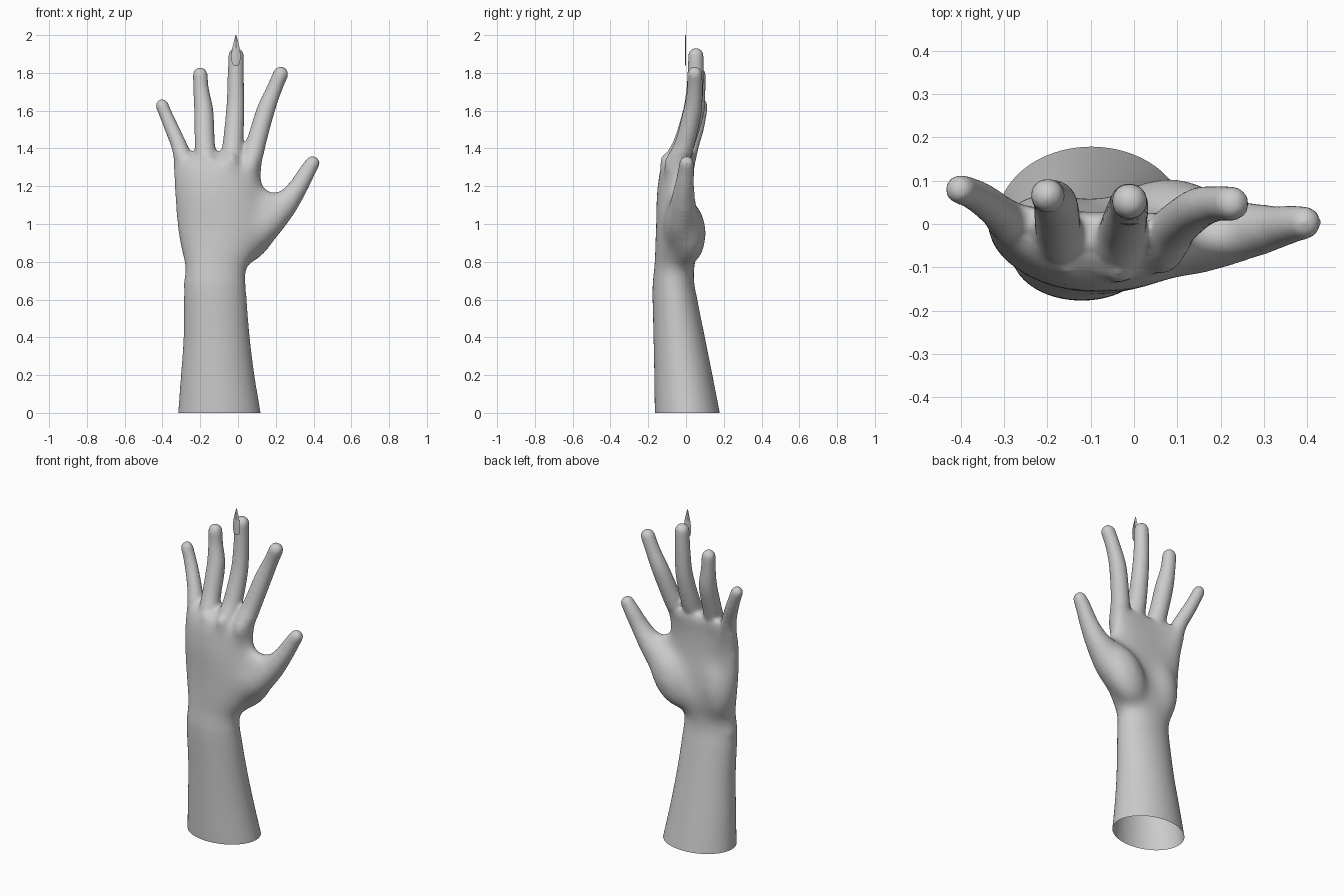
import bpy, bmesh
from math import sin, cos, pi
from mathutils import Vector, Matrix

if "Cube" in bpy.data.objects:
    bpy.data.objects.remove(bpy.data.objects["Cube"])


def spline(rows, steps=6):
    """Catmull-Rom interpolation through rows of numbers."""
    out = []
    for i in range(len(rows) - 1):
        a, b = rows[max(i - 1, 0)], rows[i]
        c, d = rows[i + 1], rows[min(i + 2, len(rows) - 1)]
        for s in range(steps):
            t = s / steps
            out.append([0.5 * (2 * q + (r - p) * t + (2 * p - 5 * q + 4 * r - w) * t * t
                               + (3 * q - p - 3 * r + w) * t ** 3)
                        for p, q, r, w in zip(a, b, c, d)])
    return out + [list(rows[-1])]


def loft(bm, rings):
    """Skin a list of closed rings and cap both ends."""
    vs = [[bm.verts.new(p) for p in ring] for ring in rings]
    n = len(vs[0])
    for a, b in zip(vs, vs[1:]):
        for i in range(n):
            j = (i + 1) % n
            bm.faces.new((a[i], a[j], b[j], b[i]))
    bm.faces.new(vs[0][::-1])
    bm.faces.new(vs[-1])


def digit(bm, rows, n=20):
    """Round tube through (x, y, z, radius) rows with a domed tip."""
    pts = spline(rows)
    rings = []

    def ring(c, t, r):
        u = Vector((0, 1, 0)).cross(t).normalized()
        w = t.cross(u)
        rings.append([c + r * (cos(2 * pi * k / n) * u + sin(2 * pi * k / n) * w) for k in range(n)])

    for i, p in enumerate(pts):
        t = (Vector(pts[min(i + 1, len(pts) - 1)][:3]) - Vector(pts[max(i - 1, 0)][:3])).normalized()
        ring(Vector(p[:3]), t, p[3])
    for k in range(1, 6):
        a = k * pi / 2 / 5.3
        ring(Vector(p[:3]) + t * p[3] * sin(a), t, p[3] * cos(a))
    loft(bm, rings)


def blob(bm, loc, size, tilt=0.0):
    """Ellipsoid muscle or bone bump, tilted about y."""
    m = Matrix.Translation(loc) @ Matrix.Rotation(tilt, 4, 'Y') @ Matrix.Diagonal((*size, 1))
    bmesh.ops.create_uvsphere(bm, u_segments=24, v_segments=16, radius=1, matrix=m)


def to_object(bm, name):
    bmesh.ops.recalc_face_normals(bm, faces=bm.faces)
    me = bpy.data.meshes.new(name)
    bm.to_mesh(me)
    bm.free()
    ob = bpy.data.objects.new(name, me)
    bpy.context.collection.objects.link(ob)
    return ob


bm = bmesh.new()

# Forearm and palm: z, x min, x max, y min, y max, arch of the palm
arm = [(-0.1, -0.325, 0.135, -0.16, 0.197, 0), (0, -0.317, 0.12, -0.165, 0.179, 0),
       (0.2, -0.302, 0.087, -0.168, 0.14, 0), (0.4, -0.288, 0.062, -0.172, 0.10, 0),
       (0.6, -0.286, 0.046, -0.177, 0.06, 0), (0.7, -0.286, 0.043, -0.178, 0.043, 0),
       (0.77, -0.282, 0.05, -0.17, 0.045, 0), (0.87, -0.307, 0.12, -0.165, 0.06, 0.015),
       (1.0, -0.33, 0.16, -0.16, 0.045, 0.035), (1.15, -0.343, 0.135, -0.157, 0.03, 0.05),
       (1.27, -0.35, 0.128, -0.142, 0.025, 0.065), (1.34, -0.338, 0.12, -0.11, 0.03, 0.075),
       (1.385, -0.29, 0.09, -0.045, 0.015, 0.06)]
rings = []
for z, x0, x1, y0, y1, arch in spline(arm):
    ring = []
    for k in range(48):
        a = 2 * pi * k / 48
        u, v = cos(a), sin(a)
        lift = arch * u * u * (1 if u < 0 else 0.45)
        ring.append(((x0 + x1) / 2 + (x1 - x0) / 2 * u, (y0 + y1) / 2 + (y1 - y0) / 2 * v + lift, z))
    rings.append(ring)
loft(bm, rings)

# Fingers and thumb
digits = {
    "little": [(-0.26, -0.015, 1.2, 0.05), (-0.285, 0.0, 1.32, 0.052), (-0.31, 0.025, 1.41, 0.043),
               (-0.348, 0.055, 1.5, 0.039), (-0.378, 0.072, 1.57, 0.036), (-0.402, 0.08, 1.628, 0.035)],
    "ring": [(-0.15, -0.07, 1.2, 0.055), (-0.165, -0.045, 1.32, 0.06), (-0.176, -0.005, 1.43, 0.054),
             (-0.181, 0.045, 1.59, 0.052), (-0.195, 0.062, 1.71, 0.042), (-0.2, 0.066, 1.79, 0.04)],
    "middle": [(-0.04, -0.08, 1.2, 0.055), (-0.034, -0.06, 1.32, 0.061), (-0.026, -0.012, 1.43, 0.055),
               (-0.014, 0.035, 1.61, 0.049), (-0.012, 0.05, 1.77, 0.044), (-0.01, 0.052, 1.892, 0.042)],
    "index": [(0.045, -0.06, 1.2, 0.055), (0.066, -0.045, 1.32, 0.061), (0.096, -0.005, 1.43, 0.053),
              (0.146, 0.035, 1.6, 0.049), (0.19, 0.047, 1.71, 0.042), (0.226, 0.047, 1.794, 0.041)],
    "thumb": [(0.03, -0.035, 0.88, 0.075), (0.13, -0.025, 0.99, 0.1), (0.215, -0.018, 1.075, 0.083),
              (0.275, -0.014, 1.14, 0.064), (0.325, -0.008, 1.207, 0.051), (0.365, 0.0, 1.275, 0.044),
              (0.394, 0.003, 1.322, 0.039)]}
for rows in digits.values():
    digit(bm, rows)

# Knuckles
for x, y, z in [(-0.25, -0.05, 1.29), (-0.15, -0.1, 1.3), (-0.035, -0.11, 1.31), (0.07, -0.088, 1.3)]:
    blob(bm, (x, y, z), (0.04, 0.033, 0.065))
# Thumb pad, heel pad, thumb web, wrist bone
blob(bm, (0.08, 0.015, 0.95), (0.12, 0.095, 0.19), 0.55)
blob(bm, (-0.2, -0.01, 0.95), (0.11, 0.085, 0.2))
blob(bm, (0.14, -0.04, 1.09), (0.09, 0.055, 0.1))
blob(bm, (-0.235, -0.06, 0.69), (0.06, 0.06, 0.06))

# Fuse everything into one smooth skin
hand = to_object(bm, "hand_and_forearm")
fuse = hand.modifiers.new("fuse", 'REMESH')
fuse.mode, fuse.voxel_size = 'VOXEL', 0.009
soft = hand.modifiers.new("soft", 'SMOOTH')
soft.factor, soft.iterations = 0.5, 14
skin = bpy.data.meshes.new_from_object(hand.evaluated_get(bpy.context.evaluated_depsgraph_get()))
hand.modifiers.clear()

bm = bmesh.new()
bm.from_mesh(skin)
# Melt the pads and knuckles into the palm, less towards its ends
for step in range(8):
    area = [v for v in bm.verts if 0.62 + 0.02 * step < v.co.z < 1.37 - 0.02 * step
            and v.co.x < 0.3 - 0.015 * step]
    for i in range(12):
        bmesh.ops.smooth_vert(bm, verts=area, factor=0.5, use_axis_x=True, use_axis_y=True, use_axis_z=True)
# Open the forearm at the ground
bmesh.ops.bisect_plane(bm, geom=bm.verts[:] + bm.edges[:] + bm.faces[:], plane_co=(0, 0, 0),
                       plane_no=(0, 0, 1), clear_inner=True)
for f in bm.faces:
    f.smooth = True
bm.to_mesh(hand.data)
bm.free()

# Long pointed nail, folded along its middle
bm = bmesh.new()
rows = []
for z, w in [(1.84, 0.013), (1.85, 0.021), (1.89, 0.025), (1.93, 0.02), (1.97, 0.01), (2.0, 0.002)]:
    rows.append([bm.verts.new((-0.011 + s * w, -0.004 + 0.005 * abs(s), z)) for s in (-1, -0.5, 0, 0.5, 1)])
for a, b in zip(rows, rows[1:]):
    for i in range(4):
        bm.faces.new((a[i], a[i + 1], b[i + 1], b[i]))
to_object(bm, "pointed_nail")
